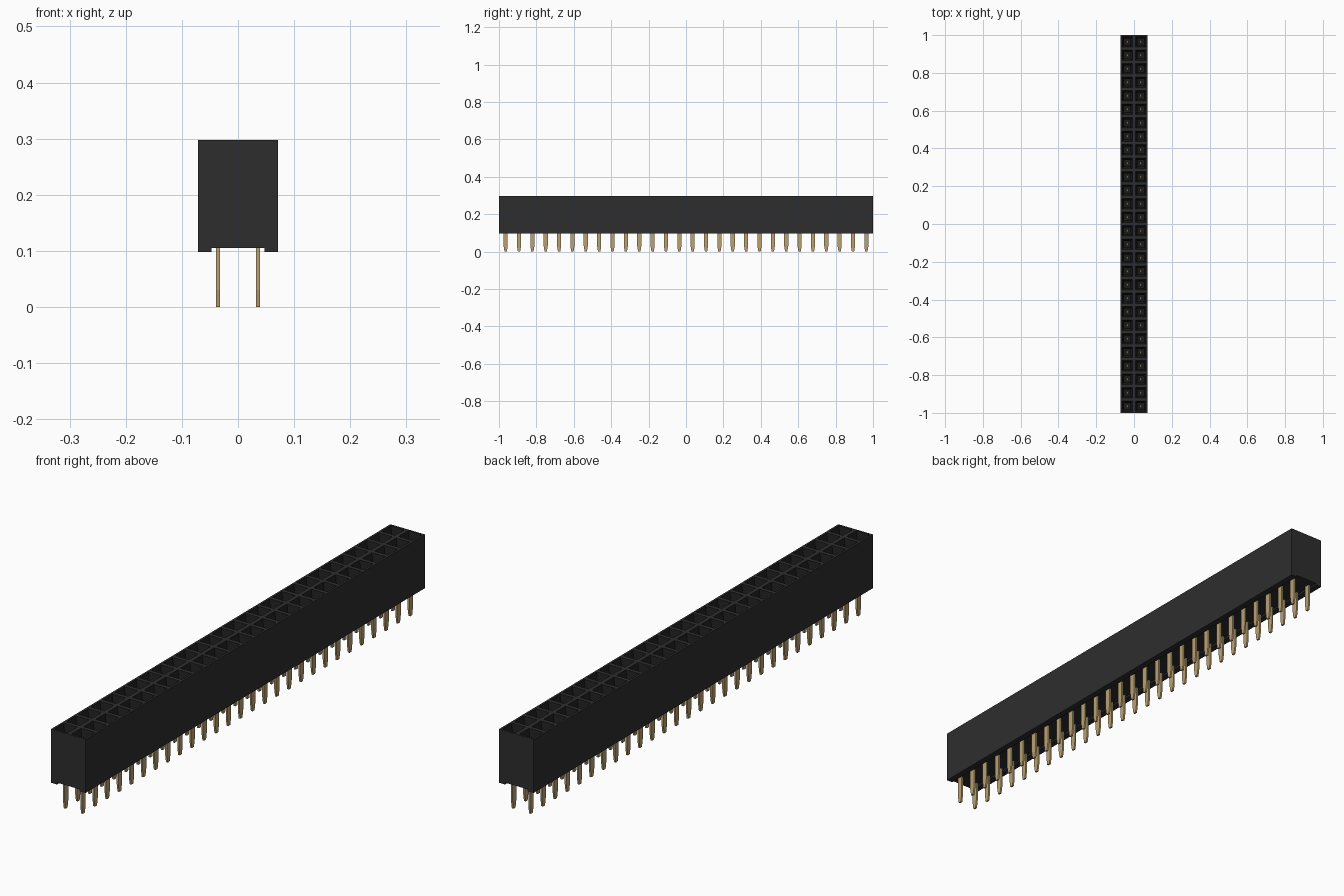
import bpy
import bmesh
from mathutils import Matrix

if "Cube" in bpy.data.objects:
    bpy.data.objects.remove(bpy.data.objects["Cube"], do_unlink=True)

ROWS = 28
PITCH = 2.0 / ROWS
TOP, FLOOR, BASE = 0.298, 0.105, 0.098


def material(name, rgb):
    m = bpy.data.materials.new(name)
    m.use_nodes = True
    m.diffuse_color = (*rgb, 1)
    bsdf = m.node_tree.nodes["Principled BSDF"]
    bsdf.inputs["Base Color"].default_value = (*rgb, 1)
    return m


black = material("black plastic", (0.027, 0.027, 0.027))
dark = material("dark socket", (0.010, 0.010, 0.010))
gold = material("gold contact", (0.49, 0.36, 0.17))


def add_object(name, bm, *mats):
    bmesh.ops.recalc_face_normals(bm, faces=bm.faces)
    me = bpy.data.meshes.new(name)
    bm.to_mesh(me)
    bm.free()
    for m in mats:
        me.materials.append(m)
    ob = bpy.data.objects.new(name, me)
    bpy.context.collection.objects.link(ob)
    return ob


# Housing: a top grid with one cell per socket, its border pulled down to a floor
bm = bmesh.new()
bmesh.ops.create_grid(bm, x_segments=2, y_segments=ROWS, size=1,
                      matrix=Matrix.Translation((0, 0, TOP)) @ Matrix.Diagonal((PITCH, 1, 1, 1)))
cells = bm.faces[:]
border = [e for e in bm.edges if e.is_boundary]
walls = bmesh.ops.extrude_edge_only(bm, edges=border)["geom"]
for v in walls:
    if isinstance(v, bmesh.types.BMVert):
        v.co.z = FLOOR
bmesh.ops.holes_fill(bm, edges=[e for e in bm.edges if e.is_boundary], sides=0)
bmesh.ops.recalc_face_normals(bm, faces=bm.faces)

# Sockets: square opening, steep funnel, then a straight shaft
bmesh.ops.inset_individual(bm, faces=cells, thickness=0.011)
before = set(bm.faces) - set(cells)
bmesh.ops.inset_individual(bm, faces=cells, thickness=0.015)
for v in {v for f in cells for v in f.verts}:
    v.co.z = TOP - 0.025
shaft = bmesh.ops.extrude_discrete_faces(bm, faces=cells)["faces"]
for v in {v for f in shaft for v in f.verts}:
    v.co.z = 0.2
for f in bm.faces:
    if f not in before:
        f.material_index = 1
add_object("housing", bm, black, dark)

# Standoff rails under both long edges
for side, name in ((1, "left_standoff_rail"), (-1, "right_standoff_rail")):
    bm = bmesh.new()
    inner = 0.047
    bmesh.ops.create_cube(bm, size=1, matrix=Matrix.Translation(
        (side * (PITCH + inner) / 2, 0, (FLOOR + BASE) / 2))
        @ Matrix.Diagonal((PITCH - inner, 2, FLOOR - BASE, 1)))
    add_object(name, bm, black)

# Contact pins: flat tapered blades, narrowing inside the socket
half = [(0.006, 0), (0.011, 0.03), (0.011, 0.19), (0.006, 0.2), (0.006, 0.255)]
outline = half + [(-y, z) for y, z in reversed(half)]
bm = bmesh.new()
x0, thick, y0 = PITCH / 2, 0.007, -1 + PITCH / 2
face = bm.faces.new([bm.verts.new((x0 - thick / 2, y0 + y, z)) for y, z in outline])
side = bmesh.ops.extrude_face_region(bm, geom=[face])["geom"]
bmesh.ops.translate(bm, vec=(thick, 0, 0),
                    verts=[v for v in side if isinstance(v, bmesh.types.BMVert)])
pins = add_object("contact_pins", bm, gold)
arr = pins.modifiers.new("rows", "ARRAY")
arr.count = ROWS
arr.use_relative_offset = False
arr.use_constant_offset = True
arr.constant_offset_displace = (0, PITCH, 0)
pins.modifiers.new("second column", "MIRROR")
